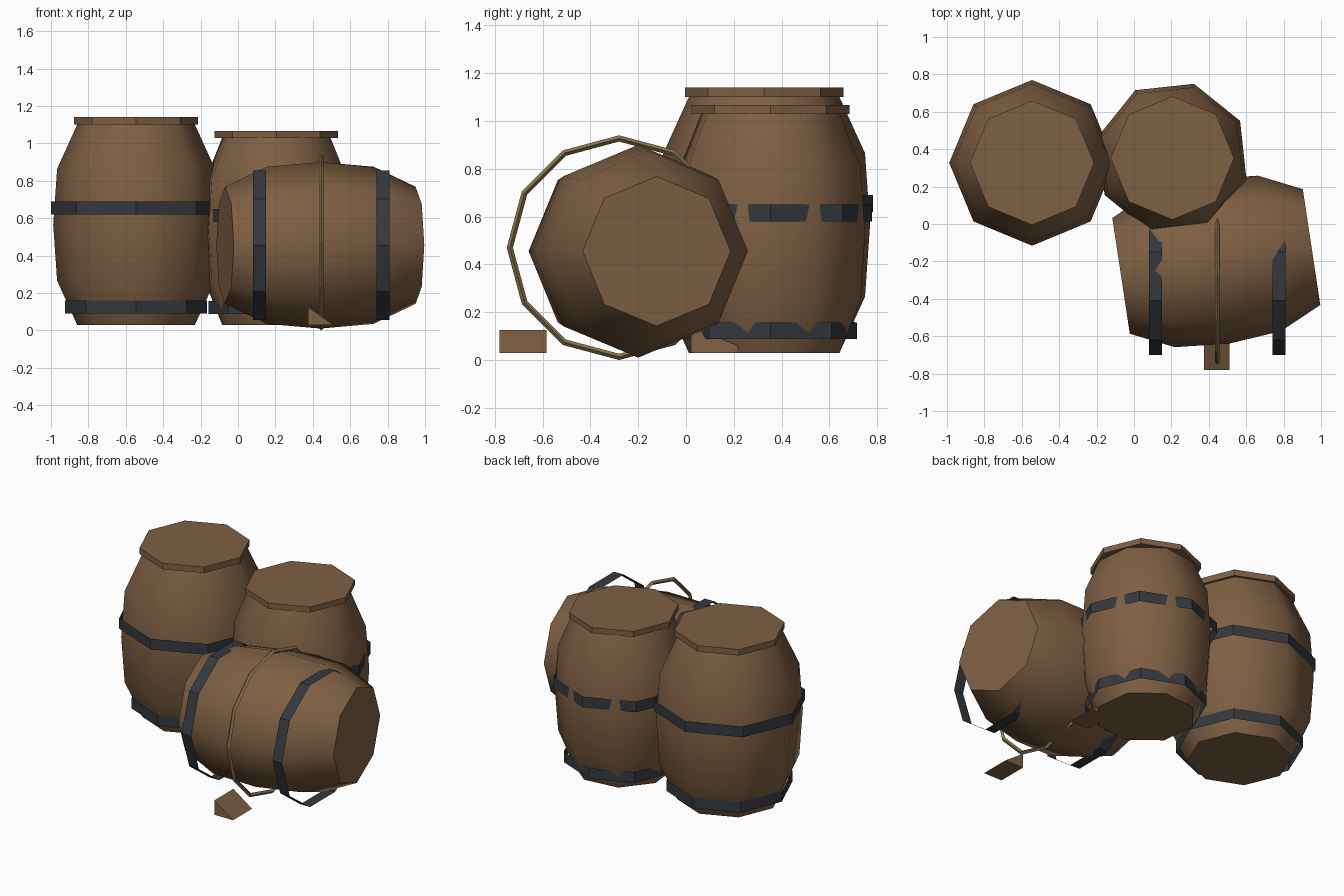
import bpy, bmesh
from math import sin, cos, pi, radians
from mathutils import Matrix

if "Cube" in bpy.data.objects:
    bpy.data.objects.remove(bpy.data.objects["Cube"])


def material(name, rgb):
    m = bpy.data.materials.new(name)
    m.diffuse_color = (*rgb, 1)
    m.use_nodes = True
    m.node_tree.nodes["Principled BSDF"].inputs["Base Color"].default_value = m.diffuse_color
    return m


WOOD = material("wood", (0.21, 0.115, 0.056))
IRON = material("iron", (0.034, 0.040, 0.047))
ROPE = material("rope", (0.26, 0.18, 0.08))


def finish(name, bm, mat, matrix):
    bmesh.ops.recalc_face_normals(bm, faces=bm.faces)
    mesh = bpy.data.meshes.new(name)
    bm.to_mesh(mesh)
    bm.free()
    mesh.materials.append(mat)
    ob = bpy.data.objects.new(name, mesh)
    ob.matrix_world = matrix
    bpy.context.collection.objects.link(ob)
    return ob


def lathe(name, profile, sides, mat, matrix, caps=True, smooth=False):
    """Turn (radius, height) points around local z."""
    bm = bmesh.new()
    rings = [[bm.verts.new((r * cos(2 * pi * i / sides), r * sin(2 * pi * i / sides), z))
              for i in range(sides)] for r, z in profile]
    for a, b in zip(rings, rings[1:]):
        for i in range(sides):
            j = (i + 1) % sides
            bm.faces.new((a[i], a[j], b[j], b[i]))
    if caps:
        bm.faces.new(rings[0])
        bm.faces.new(rings[-1])
    ob = finish(name, bm, mat, matrix)
    if smooth:
        bpy.ops.object.select_all(action='DESELECT')
        bpy.context.view_layer.objects.active = ob
        ob.select_set(True)
        bpy.ops.object.shade_smooth_by_angle(angle=radians(50))
    return ob


def barrel(name, matrix, half, belly, shoulder, end):
    step = half * 0.56
    profile = [(end, -half), (shoulder, -step), (belly, 0), (shoulder, step), (end, half)]
    lathe(name, profile, 8, WOOD, matrix, smooth=True)


def hoop(name, matrix, r, width, sides=8):
    lathe(name, [(r, -width / 2), (r, width / 2)], sides, IRON, matrix, caps=False)


def at(x, y, z):
    return Matrix.Translation((x, y, z))


# tall standing barrel
X, Y = -0.545, 0.327
barrel("tall_barrel", at(X, Y, 0.565), 0.535, 0.443, 0.422, 0.315)
lathe("tall_barrel_lid", [(0.332, 0), (0.332, 0.04)], 8, WOOD, at(X, Y, 1.10))
hoop("tall_barrel_upper_hoop", at(X, Y, 0.655), 0.455, 0.07)
hoop("tall_barrel_lower_hoop", at(X, Y, 0.125), 0.38, 0.07)

# shorter standing barrel, body turned against its hoops
X, Y = 0.205, 0.353
barrel("short_barrel", at(X, Y, 0.53) @ Matrix.Rotation(radians(28.7), 4, 'Z'),
       0.50, 0.413, 0.393, 0.302)
lathe("short_barrel_lid", [(0.33, 0), (0.33, 0.037)], 8, WOOD, at(X, Y, 1.03))
hoop("short_barrel_upper_hoop", at(X, Y, 0.615), 0.426, 0.07)
hoop("short_barrel_lower_hoop", at(X, Y, 0.122), 0.362, 0.07)

# barrel lying on its side, slightly skewed
along_x = Matrix.Rotation(pi / 2, 4, 'Y')
barrel("lying_barrel", at(0.44, -0.2, 0.455) @ Matrix.Rotation(0.15, 4, 'Z') @ along_x,
       0.515, 0.445, 0.42, 0.313)
facing = along_x @ Matrix.Rotation(pi / 2, 4, 'Z')
for side, x in (("left", 0.115), ("right", 0.775)):
    hoop("lying_barrel_%s_hoop" % side, at(x, -0.28, 0.455) @ facing, 0.42, 0.07, 10)

# rope loop around the lying barrel
R, t = 0.457, 0.013
lathe("rope_loop", [(R + t, 0), (R, t), (R - t, 0), (R, -t), (R + t, 0)], 12, ROPE,
      at(0.445, -0.28, 0.47) @ along_x, caps=False)

# wedges that stop the lying barrel from rolling
for name, y in (("front_wedge", -0.78), ("rear_wedge", 0.02)):
    bm = bmesh.new()
    tri = bm.faces.new([bm.verts.new((px, y, pz))
                        for px, pz in ((0.375, 0.03), (0.51, 0.03), (0.375, 0.125))])
    ext = bmesh.ops.extrude_face_region(bm, geom=[tri], use_keep_orig=True)
    new = [v for v in ext["geom"] if isinstance(v, bmesh.types.BMVert)]
    bmesh.ops.translate(bm, verts=new, vec=(0, 0.197, 0))
    finish(name, bm, WOOD, Matrix.Identity(4))

# weld the rope seam
rope = bpy.data.objects["rope_loop"].data
bm = bmesh.new()
bm.from_mesh(rope)
bmesh.ops.remove_doubles(bm, verts=bm.verts, dist=0.0001)
bmesh.ops.recalc_face_normals(bm, faces=bm.faces)
bm.to_mesh(rope)
bm.free()
